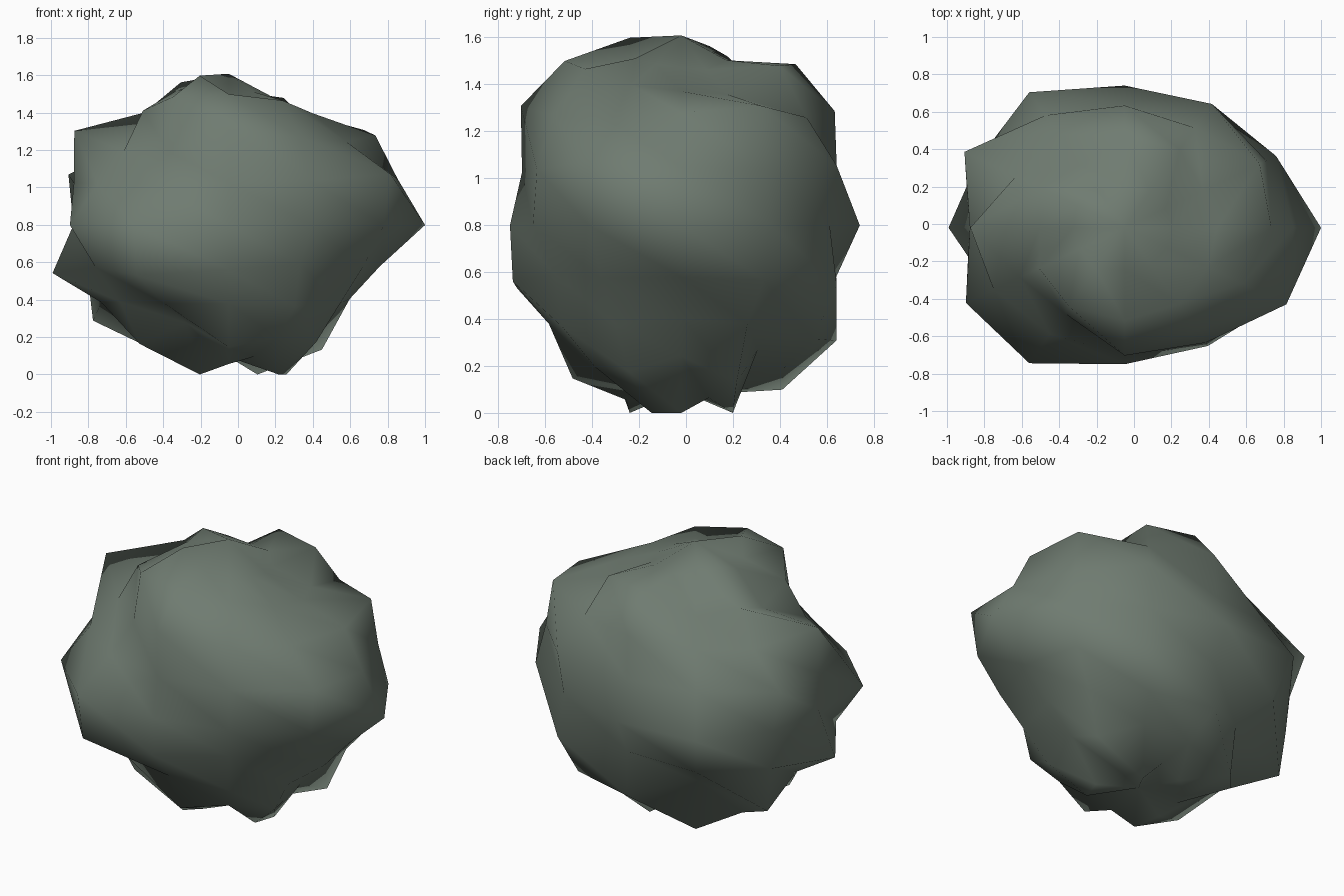
import bpy, bmesh, math

if "Cube" in bpy.data.objects:
    bpy.data.objects.remove(bpy.data.objects["Cube"])

# Bulge of the boulder per latitude ring, every 30 degrees of heading from +x
BULGE = {
    72: (.84, .83, .88, .87, .90, .955, .90, .91, 1.0, .875, .89, .86),
    54: (.84, .82, 1.0, 1.01, .80, .885, .77, .90, 1.01, 1.03, .98, .88),
    36: (.97, 1.03, .93, .985, .87, .83, 1.02, .80, .795, 1.03, .95, .90),
    18: (.95, .92, .98, .85, .89, 1.04, .87, .85, .84, .87, .91, 1.05),
    0: (1.05, .935, .89, .927, 1.02, .90, .83, .98, 1.02, .89, .89, .96),
    -18: (.85, .90, .98, .846, .93, .92, .99, .865, 1.035, .92, .80, .87),
    -36: (.80, .85, .98, .995, .79, 1.035, .84, .83, .85, .85, .88, .85),
    -54: (.82, .98, .78, .90, 1.03, .93, .83, .935, .77, .96, .885, .92),
    -72: (1.0, .92, 1.0, .80, .87, .90, .88, .93, 1.0, .93, .88, 1.0),
}
TOP, BOTTOM = .963, .84
CENTRE = (-.05, -.02, .803)
RADII = (1.0, .82, .84)

bm = bmesh.new()


def point(lat, heading, f):
    """Add a vertex on the stretched sphere, scaled outward by f."""
    e, a = math.radians(lat), math.radians(heading)
    d = (math.cos(e) * math.cos(a), math.cos(e) * math.sin(a), math.sin(e))
    return bm.verts.new([c + f * r * p for c, r, p in zip(CENTRE, RADII, d)])


# Boulder rings and poles
rings = [[point(lat, 30 * i, f) for i, f in enumerate(row)]
         for lat, row in BULGE.items()]
top, bottom = point(90, 0, TOP), point(-90, 0, BOTTOM)

# Triangulated skin
for i in range(12):
    j = (i + 1) % 12
    bm.faces.new((top, rings[0][i], rings[0][j]))
    bm.faces.new((bottom, rings[-1][j], rings[-1][i]))
    for up, low in zip(rings, rings[1:]):
        bm.faces.new((up[i], low[i], low[j]))
        bm.faces.new((up[i], low[j], up[j]))

# Rest it on the ground
lowest = min(v.co.z for v in bm.verts)
for v in bm.verts:
    v.co.z -= lowest
for face in bm.faces:
    face.smooth = True
bmesh.ops.recalc_face_normals(bm, faces=bm.faces)

mesh = bpy.data.meshes.new("boulder")
bm.to_mesh(mesh)
bm.free()
boulder = bpy.data.objects.new("boulder", mesh)
bpy.context.collection.objects.link(boulder)

# Mossy grey stone
stone = bpy.data.materials.new("grey green stone")
stone.diffuse_color = (.16, .20, .165, 1)
stone.use_nodes = True
stone.node_tree.nodes["Principled BSDF"].inputs["Base Color"].default_value = stone.diffuse_color
mesh.materials.append(stone)
